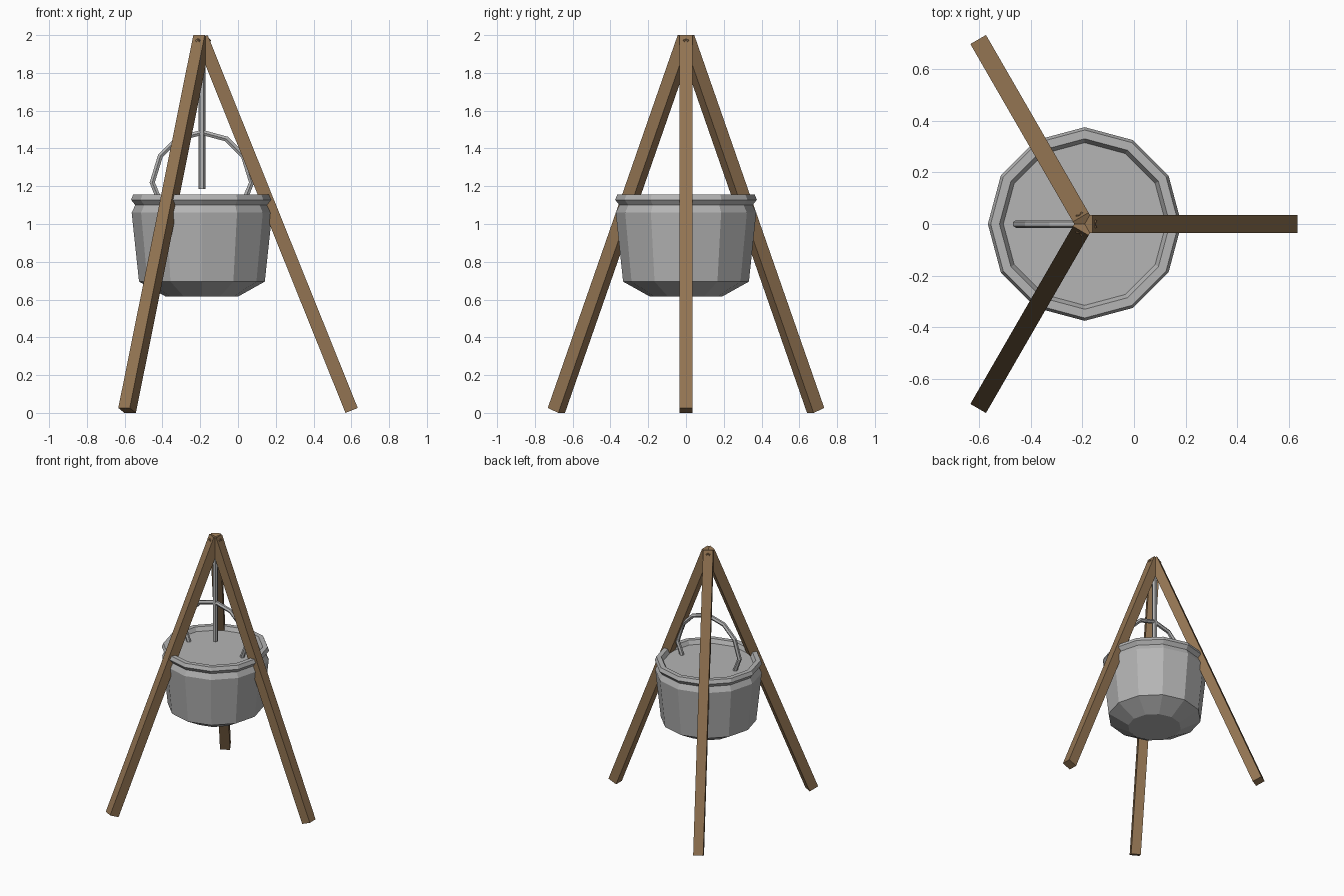
import bpy, bmesh, math
from mathutils import Vector, Matrix

if "Cube" in bpy.data.objects:
    bpy.data.objects.remove(bpy.data.objects["Cube"])

CX = -0.191          # tripod / pot axis


def material(name, rgb):
    m = bpy.data.materials.new(name)
    m.diffuse_color = (*rgb, 1)
    m.use_nodes = True
    m.node_tree.nodes["Principled BSDF"].inputs["Base Color"].default_value = m.diffuse_color
    return m


wood = material("brown wood", (0.29, 0.175, 0.085))
metal = material("grey metal", (0.46, 0.46, 0.46))


def add_mesh(name, bm, mat):
    bmesh.ops.recalc_face_normals(bm, faces=bm.faces)
    me = bpy.data.meshes.new(name)
    bm.to_mesh(me)
    bm.free()
    me.materials.append(mat)
    ob = bpy.data.objects.new(name, me)
    bpy.context.collection.objects.link(ob)
    return ob


def lathe(name, profile, sides, mat):
    """Revolve (radius, z) points; both ends are capped."""
    bm = bmesh.new()
    rings = []
    for r, z in profile:
        rings.append([bm.verts.new((CX + r * math.cos(2 * math.pi * i / sides),
                                    r * math.sin(2 * math.pi * i / sides), z))
                      for i in range(sides)])
    for a, b in zip(rings, rings[1:]):
        for i in range(sides):
            j = (i + 1) % sides
            bm.faces.new((a[i], a[j], b[j], b[i]))
    bm.faces.new(rings[0])
    bm.faces.new(rings[-1])
    return add_mesh(name, bm, mat)


# Three square legs, leaning in to meet at the top
WIDTH = 0.07
top, foot = Vector((-0.002, 0, 1.987)), Vector((0.7925, 0, 0.013))
axis = foot - top
tilt = math.atan2(axis.x, -axis.z)
for k in range(3):
    bm = bmesh.new()
    bmesh.ops.create_cube(bm, size=1)
    bm.transform(Matrix.Translation((CX, 0, 0))
                 @ Matrix.Rotation(math.radians(120 * k), 4, 'Z')
                 @ Matrix.Translation((top + foot) / 2)
                 @ Matrix.Rotation(-tilt, 4, 'Y')
                 @ Matrix.Diagonal((WIDTH, WIDTH, axis.length, 1)))
    add_mesh(f"tripod_leg_{k + 1}", bm, wood)

# Twelve-sided pot with a grooved rim and a flat surface just inside it
lathe("pot", [(0.19, 0.615), (0.333, 0.695), (0.372, 1.06), (0.353, 1.10),
              (0.375, 1.128), (0.364, 1.155), (0.33, 1.155), (0.315, 1.125)],
      12, metal)

# Hanging rod from the apex
lathe("hanging_rod", [(0.018, 1.185), (0.018, 1.96)], 6, metal)

# Arched carrying handle, half path mirrored
half = [(0.222, 1.11), (0.235, 1.15), (0.263, 1.22), (0.22, 1.36), (0.13, 1.45)]
path = [(-x, z) for x, z in half] + [(0, 1.485)] + half[::-1]
cu = bpy.data.curves.new("pot_handle", 'CURVE')
cu.dimensions = '3D'
cu.bevel_depth = 0.016
cu.bevel_resolution = 1
cu.use_fill_caps = True
sp = cu.splines.new('POLY')
sp.points.add(len(path) - 1)
sp.use_smooth = False
for p, (x, z) in zip(sp.points, path):
    p.co = (CX + x, 0, z, 1)
cu.materials.append(metal)
handle = bpy.data.objects.new("pot_handle", cu)
bpy.context.collection.objects.link(handle)
